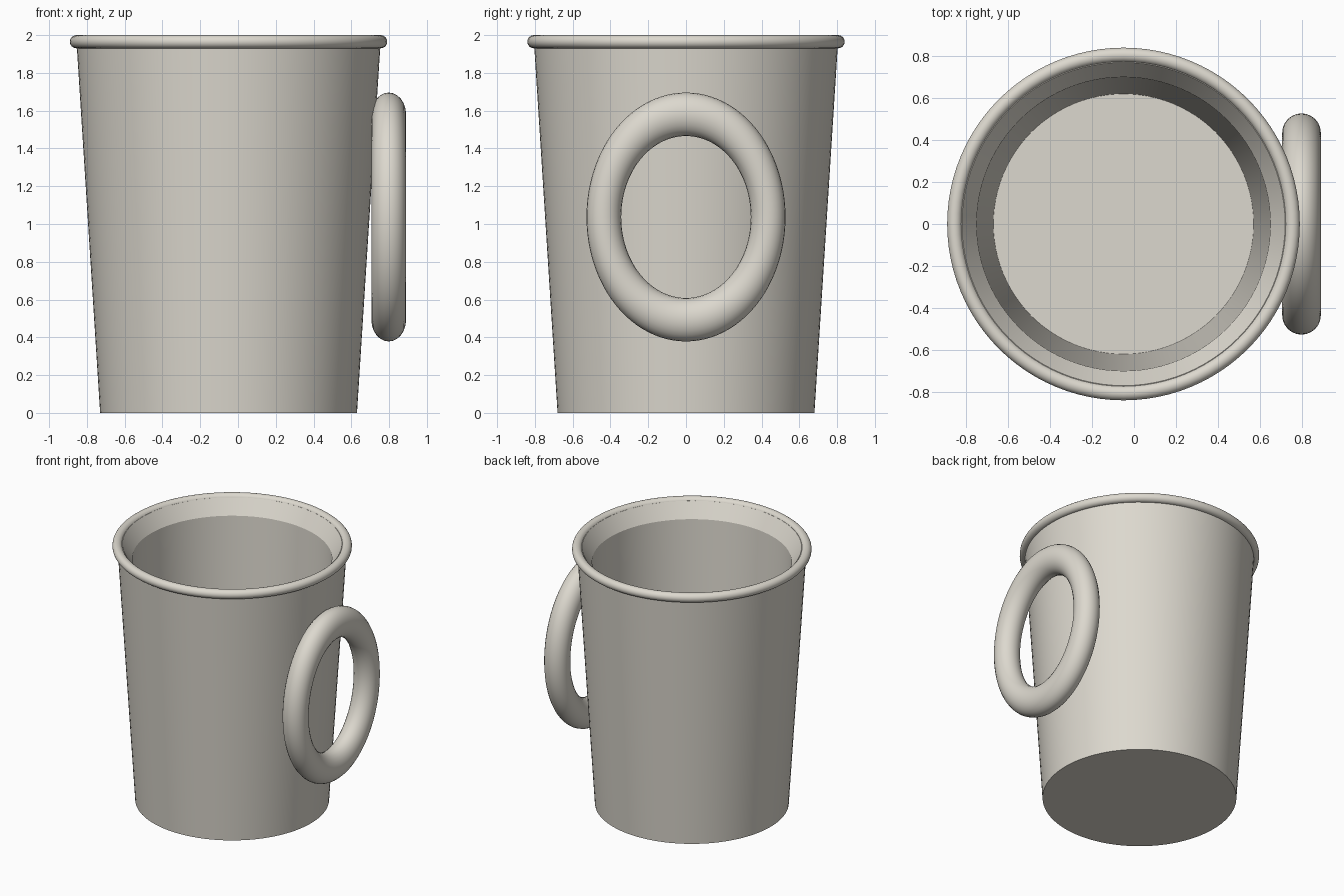
import bpy, bmesh, math
from mathutils import Matrix

cube = bpy.data.objects.get("Cube")
if cube:
    bpy.data.objects.remove(cube)

CUP_X = -0.05
SIDES = 96

# Glazed ceramic colour
ceramic = bpy.data.materials.new("warm_light_grey")
ceramic.use_nodes = True
colour = (0.72, 0.69, 0.62, 1)
ceramic.diffuse_color = colour
ceramic.node_tree.nodes["Principled BSDF"].inputs["Base Color"].default_value = colour


def finish(obj, name, angle=20):
    obj.name = obj.data.name = name
    obj.data.materials.clear()
    obj.data.materials.append(ceramic)
    bpy.ops.object.select_all(action="DESELECT")
    obj.select_set(True)
    bpy.context.view_layer.objects.active = obj
    bpy.ops.object.shade_smooth_by_angle(angle=math.radians(angle))


def lathe(name, profile, x):
    """Spin a (radius, height) profile and close both ends with flat discs."""
    bm = bmesh.new()
    rings = [[bm.verts.new((r * math.cos(a), r * math.sin(a), z))
              for a in (math.tau * i / SIDES for i in range(SIDES))]
             for r, z in profile]
    for low, high in zip(rings, rings[1:]):
        for i in range(SIDES):
            j = (i + 1) % SIDES
            bm.faces.new((low[i], low[j], high[j], high[i]))
    bm.faces.new(rings[0][::-1])
    bm.faces.new(rings[-1])
    mesh = bpy.data.meshes.new(name)
    bm.to_mesh(mesh)
    bm.free()
    obj = bpy.data.objects.new(name, mesh)
    bpy.context.collection.objects.link(obj)
    obj.location.x = x
    finish(obj, name)


def ring(name, major, minor, location, transform=Matrix()):
    bpy.ops.mesh.primitive_torus_add(major_radius=major, minor_radius=minor,
                                     major_segments=SIDES, minor_segments=24,
                                     location=location)
    obj = bpy.context.object
    obj.data.transform(transform)
    finish(obj, name, 60)


# Tapered wall: outside, lip, sloped inner shoulder, inside and floor
lathe("cup_body", [(0.68, 0), (0.805, 1.965), (0.77, 1.98),
                   (0.70, 1.87), (0.62, 0.10)], CUP_X)

# Rounded rim
ring("rim", 0.805, 0.035, (CUP_X, 0, 1.965))

# Oval ring handle standing upright at the side
upright = Matrix.Diagonal((1, 1, 1.25, 1)) @ Matrix.Rotation(math.pi / 2, 4, "Y")
ring("handle", 0.435, 0.092, (0.798, 0, 1.037), upright)
